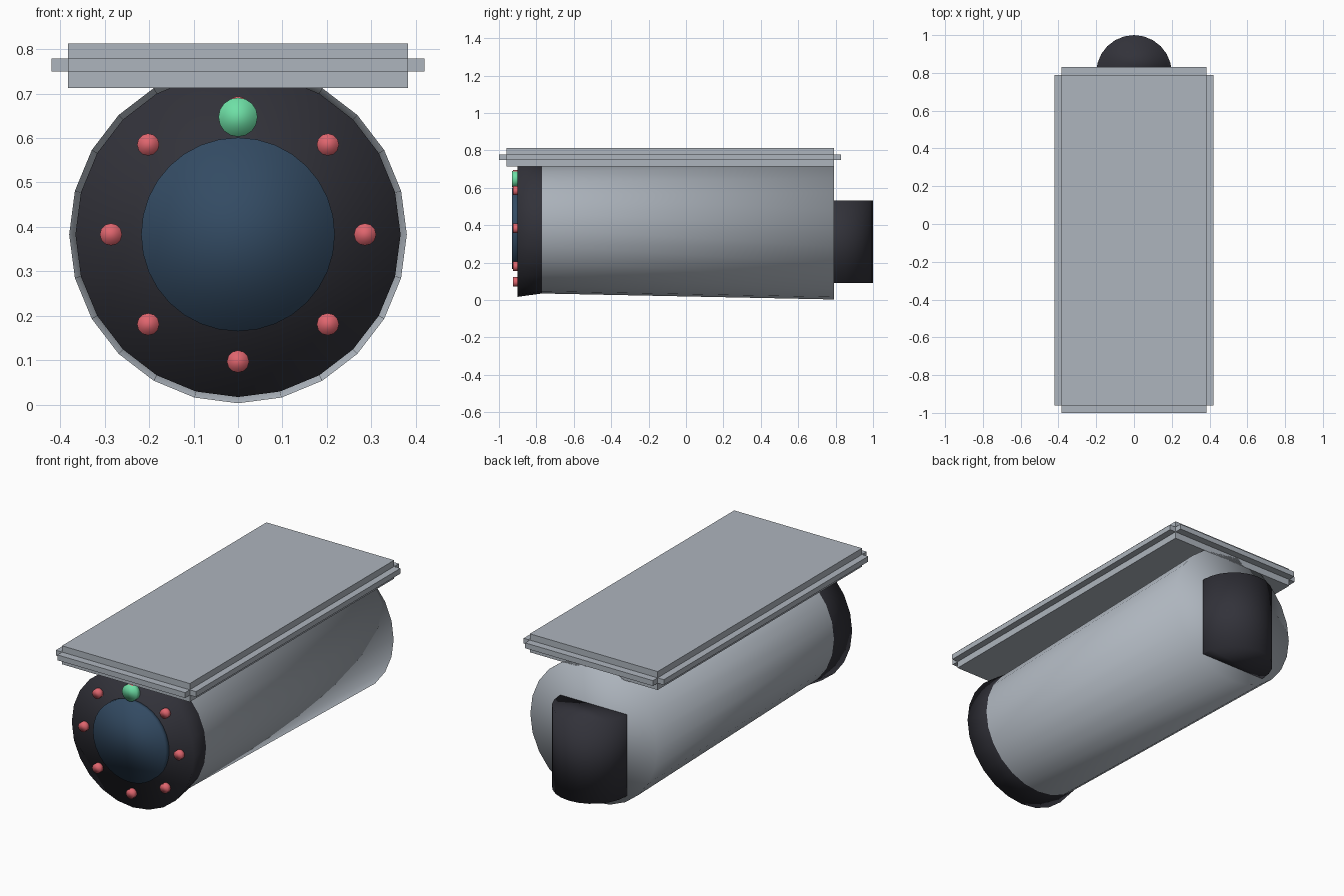
import bpy
import bmesh
import math
from mathutils import Matrix

old = bpy.data.objects.get("Cube")
if old:
    bpy.data.objects.remove(old, do_unlink=True)


def material(name, r, g, b):
    mat = bpy.data.materials.new(name)
    mat.use_nodes = True
    mat.diffuse_color = (r, g, b, 1)
    bsdf = next(n for n in mat.node_tree.nodes if n.type == 'BSDF_PRINCIPLED')
    bsdf.inputs["Base Color"].default_value = (r, g, b, 1)
    bsdf.inputs["Roughness"].default_value = 0.7
    return mat


GREY = material("casing grey", 0.42, 0.46, 0.51)
BLACK = material("soft black", 0.032, 0.032, 0.042)
BLUE = material("lens blue", 0.033, 0.07, 0.125)
RED = material("lamp red", 0.74, 0.13, 0.155)
GREEN = material("sensor green", 0.155, 0.74, 0.38)

AXIS_Z = 0.383  # height of the barrel axis


def finish(name, bm, mats, smooth):
    bmesh.ops.recalc_face_normals(bm, faces=bm.faces)
    mesh = bpy.data.meshes.new(name)
    for f in bm.faces:
        f.smooth = smooth
    bm.to_mesh(mesh)
    bm.free()
    for m in mats:
        mesh.materials.append(m)
    obj = bpy.data.objects.new(name, mesh)
    bpy.context.collection.objects.link(obj)
    return obj


def disc(name, x, z, radius, y0, y1, mat, sides):
    """Short smooth cylinder lying along the y axis."""
    bm = bmesh.new()
    place = Matrix.Translation((x, (y0 + y1) / 2, z)) @ Matrix.Rotation(math.pi / 2, 4, 'X')
    bmesh.ops.create_cone(bm, cap_ends=True, segments=sides, radius1=radius,
                          radius2=radius, depth=y1 - y0, matrix=place)
    return finish(name, bm, [mat], True)


# Tapered barrel with a flared black front rim
SIDES = 24
bm = bmesh.new()
rings = []
for y, r in ((0.79, 0.38), (-0.77, 0.348), (-0.9, 0.366)):
    angles = [2 * math.pi * i / SIDES for i in range(SIDES)]
    rings.append([bm.verts.new((r * math.sin(a), y, AXIS_Z - r * math.cos(a))) for a in angles])
bm.faces.new(rings[0])
bm.faces.new(rings[-1])
for a, b in zip(rings, rings[1:]):
    for i in range(SIDES):
        j = (i + 1) % SIDES
        bm.faces.new((a[i], a[j], b[j], b[i]))
for f in bm.faces:
    f.material_index = int(f.calc_center_median().y < -0.78)
finish("barrel", bm, [GREY, BLACK], True)

# Lens, ring of lamps and light sensor
disc("lens", 0, AXIS_Z, 0.218, -0.93, -0.89, BLUE, 32)
for i in range(8):
    a = i * math.pi / 4
    disc(f"lamp_{i + 1}", 0.286 * math.sin(a), AXIS_Z - 0.286 * math.cos(a),
         0.025, -0.925, -0.89, RED, 12)
disc("light_sensor", 0, 0.647, 0.044, -0.931, -0.89, GREEN, 16)

# Upright rounded mount at the rear
bm = bmesh.new()
bmesh.ops.create_cone(bm, cap_ends=True, segments=24, radius1=0.2, radius2=0.2,
                      depth=0.44, matrix=Matrix.Translation((0, 0.8, 0.311)))
bmesh.ops.bisect_plane(bm, geom=bm.verts[:] + bm.edges[:] + bm.faces[:],
                       plane_co=(0, 0.77, 0), plane_no=(0, -1, 0), clear_outer=True)
bmesh.ops.holes_fill(bm, edges=[e for e in bm.edges if e.is_boundary])
finish("rear_mount", bm, [BLACK], True)


# Sun shield: slab with a thin lip on each of its four sides
def slab(name, half_x, y0, y1, z0, z1):
    bm = bmesh.new()
    size = Matrix.Diagonal((2 * half_x, y1 - y0, z1 - z0, 1))
    bmesh.ops.create_cube(bm, size=1, matrix=Matrix.Translation((0, (y0 + y1) / 2, (z0 + z1) / 2)) @ size)
    return finish(name, bm, [GREY], False)


slab("shield", 0.383, -0.96, 0.79, 0.713, 0.813)
slab("shield_side_lip", 0.42, -0.96, 0.79, 0.75, 0.779)
slab("shield_end_lip", 0.383, -1.0, 0.83, 0.75, 0.779)
